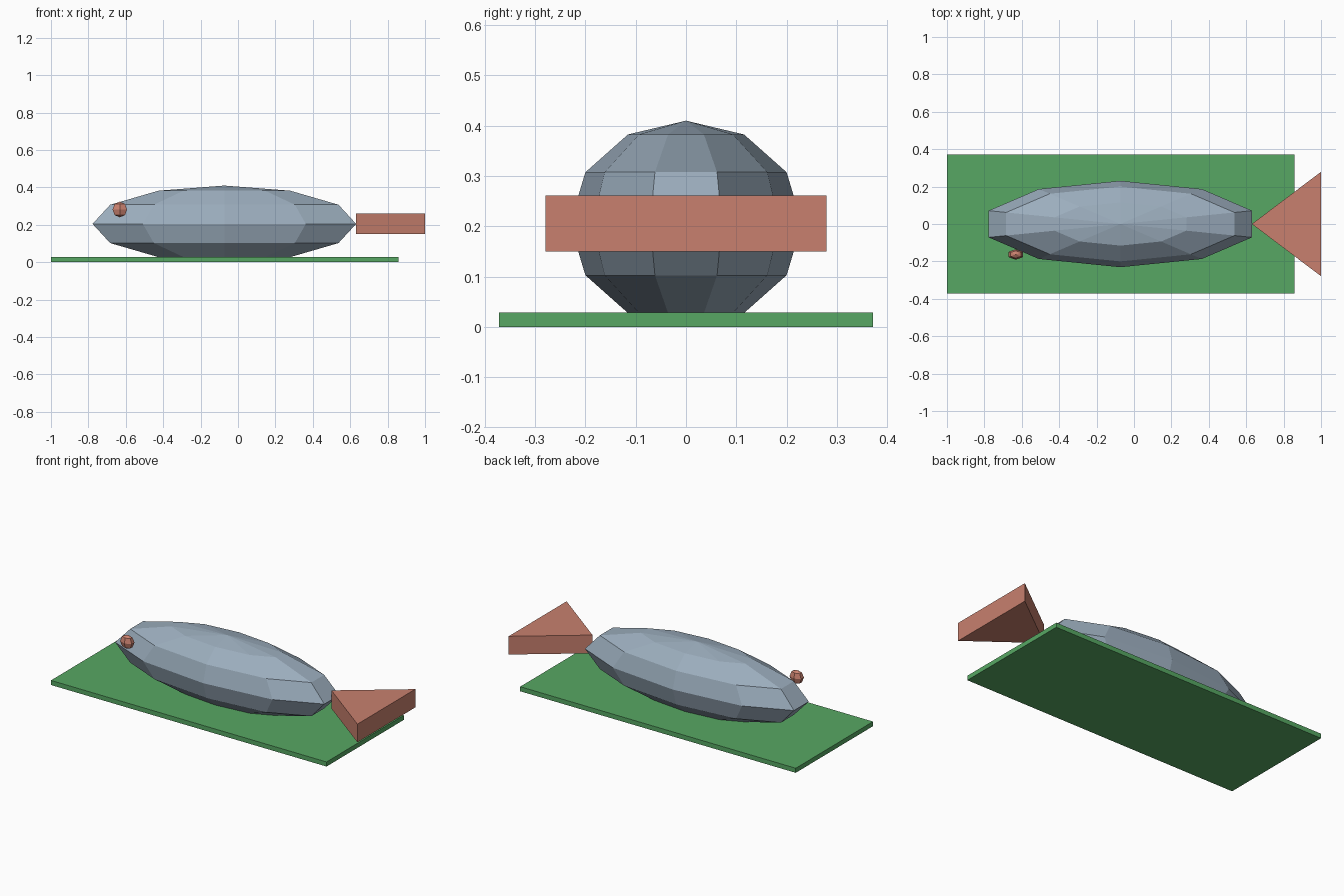
import bpy, bmesh, math
from mathutils import Matrix

if "Cube" in bpy.data.objects:
    bpy.data.objects.remove(bpy.data.objects["Cube"])


def material(name, color):
    m = bpy.data.materials.new(name)
    m.diffuse_color = (*color, 1)
    m.use_nodes = True
    m.node_tree.nodes["Principled BSDF"].inputs["Base Color"].default_value = m.diffuse_color
    return m


slate = material("slate grey", (0.33, 0.42, 0.51))
green = material("board green", (0.095, 0.39, 0.125))
coral = material("coral", (0.58, 0.216, 0.156))


def finish(name, bm, mat):
    bmesh.ops.recalc_face_normals(bm, faces=bm.faces)
    mesh = bpy.data.meshes.new(name)
    bm.to_mesh(mesh)
    bm.free()
    mesh.materials.append(mat)
    obj = bpy.data.objects.new(name, mesh)
    bpy.context.collection.objects.link(obj)
    return obj


def ellipsoid(name, segments, rings, center, radii, mat):
    """Low-poly sphere with a corner pointing along y, scaled to radii."""
    bm = bmesh.new()
    bmesh.ops.create_uvsphere(bm, u_segments=segments, v_segments=rings, radius=1)
    rim = max(bm.verts, key=lambda v: v.co.xy.length)
    turn = math.pi / 2 - math.atan2(rim.co.y, rim.co.x)
    bm.transform(Matrix.Translation(center) @ Matrix.Diagonal((*radii, 1))
                 @ Matrix.Rotation(turn, 4, 'Z'))
    return finish(name, bm, mat)


def prism(name, outline, z0, z1, mat):
    """Flat outline extruded from z0 to z1."""
    bm = bmesh.new()
    face = bm.faces.new([bm.verts.new((x, y, z0)) for x, y in outline])
    top = bmesh.ops.extrude_face_region(bm, geom=[face], use_keep_orig=True)["geom"]
    for v in top:
        if isinstance(v, bmesh.types.BMVert):
            v.co.z = z1
    return finish(name, bm, mat)


# Board under the fish
prism("board", [(-1, -0.372), (0.857, -0.372), (0.857, 0.372), (-1, 0.372)],
      0, 0.028, green)
# Faceted body
ellipsoid("body", 10, 6, (-0.073, 0, 0.205), (0.741, 0.231, 0.205), slate)
# Wedge tail
prism("tail_fin", [(0.63, 0), (1, -0.279), (1, 0.279)], 0.15, 0.261, coral)
# Single eye on the front side
ellipsoid("eye", 6, 4, (-0.632, -0.163, 0.282), (0.045, 0.028, 0.042), coral)
